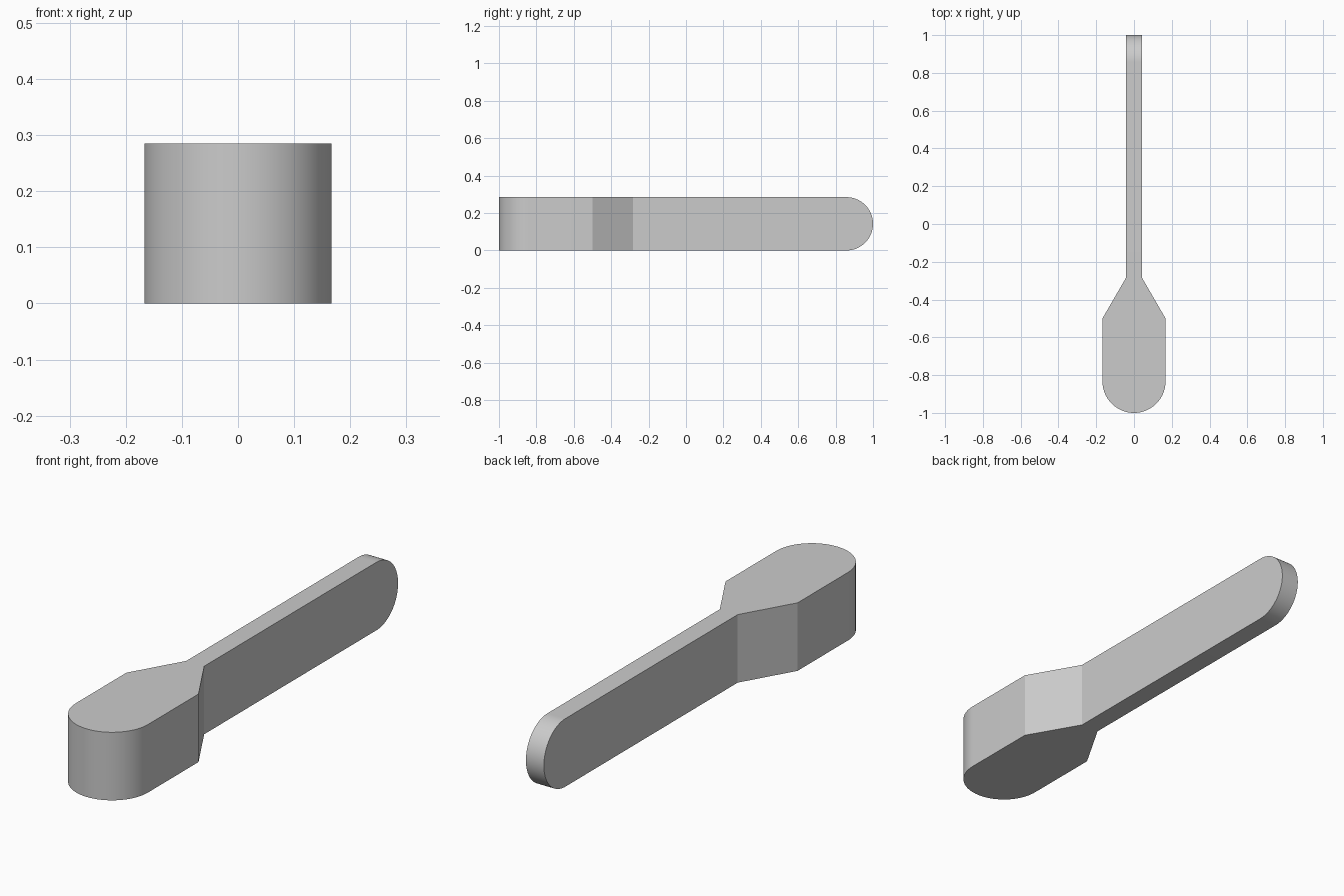
import bpy, bmesh
from math import sin, cos, pi, radians
from mathutils import Vector

cube = bpy.data.objects.get("Cube")
if cube:
    bpy.data.objects.remove(cube, do_unlink=True)

HEIGHT = 0.285         # overall thickness
HEAD_R = 0.167         # half width of the head
NECK = 0.0415          # half width of the handle
SHOULDER_Y, NECK_Y = -0.5, -0.283
SEGMENTS = 48

grey = bpy.data.materials.new("plain grey")
grey.use_nodes = True
grey.diffuse_color = (0.6, 0.6, 0.6, 1)
grey.node_tree.nodes["Principled BSDF"].inputs["Base Color"].default_value = grey.diffuse_color


def half_circle(cu, cv, r, start):
    """Points of a counterclockwise half circle."""
    angles = [start + pi * i / SEGMENTS for i in range(SEGMENTS + 1)]
    return [(cu + r * cos(a), cv + r * sin(a)) for a in angles]


def add_prism(bm, points, offset):
    """Extrude an outline, leaving its closing side open for the joint."""
    near = [bm.verts.new(p) for p in points]
    far = [bm.verts.new(Vector(p) + Vector(offset)) for p in points]
    bm.faces.new(near)
    bm.faces.new(far[::-1])
    for i in range(len(points) - 1):
        bm.faces.new((near[i], far[i], far[i + 1], near[i + 1]))


bm = bmesh.new()

# Head: rounded front, straight sides, tapered shoulders
plan = [(-NECK, NECK_Y), (-HEAD_R, SHOULDER_Y)]
plan += half_circle(0, HEAD_R - 1, HEAD_R, pi)
plan += [(HEAD_R, SHOULDER_Y), (NECK, NECK_Y)]
add_prism(bm, [(x, y, 0) for x, y in plan], (0, 0, HEIGHT))

# Handle: thin bar with a rounded end
r = HEIGHT / 2
side = [(NECK_Y, 0)] + half_circle(1 - r, r, r, -pi / 2) + [(NECK_Y, HEIGHT)]
add_prism(bm, [(-NECK, y, z) for y, z in side], (2 * NECK, 0, 0))

# Weld the two parts at the neck
bmesh.ops.remove_doubles(bm, verts=bm.verts, dist=0.0005)
bmesh.ops.recalc_face_normals(bm, faces=bm.faces)

mesh = bpy.data.meshes.new("paddle_body")
bm.to_mesh(mesh)
bm.free()
mesh.materials.append(grey)
body = bpy.data.objects.new("paddle_body", mesh)
bpy.context.collection.objects.link(body)

bpy.ops.object.select_all(action='DESELECT')
body.select_set(True)
bpy.context.view_layer.objects.active = body
bpy.ops.object.shade_smooth_by_angle(angle=radians(20))
